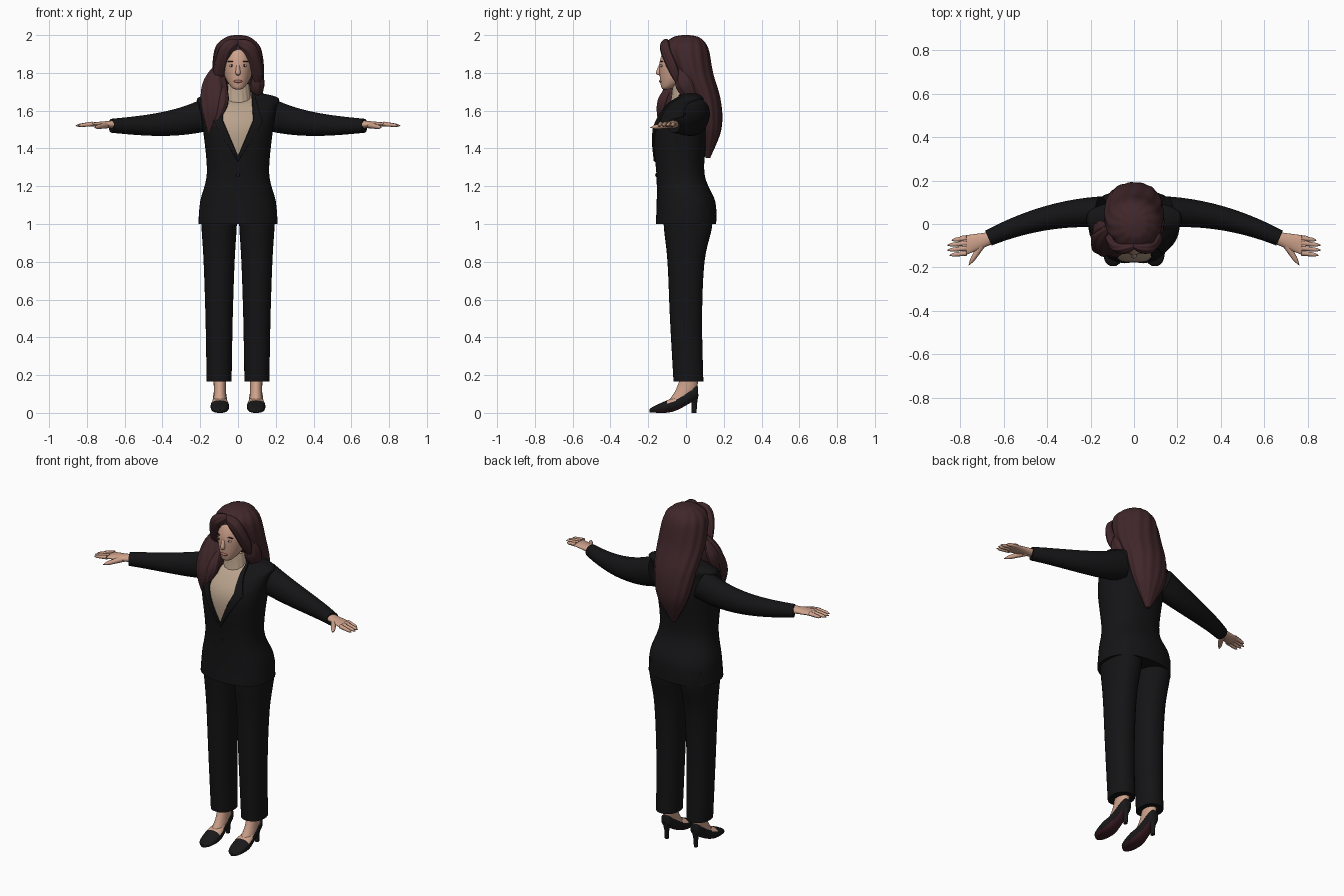
import bpy, bmesh, math
from mathutils import Vector, Matrix

default_cube = bpy.data.objects.get("Cube")
if default_cube:
    bpy.data.objects.remove(default_cube, do_unlink=True)

X, Y, Z = Matrix.Identity(3)
parts = []


def material(name, *rgb):
    mat = bpy.data.materials.new(name)
    mat.use_nodes = True
    mat.diffuse_color = (*rgb, 1)
    shader = next(node for node in mat.node_tree.nodes if node.type == 'BSDF_PRINCIPLED')
    shader.inputs["Base Color"].default_value = (*rgb, 1)
    return mat


suit = material("suit black", .007, .007, .008)
leather = material("shoe black", .01, .009, .01)
sole_red = material("sole dark red", .05, .014, .02)
skin = material("skin", .62, .36, .26)
beige = material("blouse beige", .48, .36, .26)
auburn = material("hair dark auburn", .052, .02, .023)
rose = material("lip rose", .42, .16, .13)
ivory = material("eye white", .6, .55, .5)
gold = material("earring gold", .6, .4, .1)


def finish(name, bm, *materials):
    mesh = bpy.data.meshes.new(name)
    bmesh.ops.recalc_face_normals(bm, faces=bm.faces)
    bm.to_mesh(mesh)
    bm.free()
    for mat in materials:
        mesh.materials.append(mat)
    part = bpy.data.objects.new(name, mesh)
    bpy.context.collection.objects.link(part)
    parts.append(part)
    return part


def ramp(count):
    return [i / count for i in range(count + 1)]


def spline(rows, steps):
    """Smooth curve through every row of centre and radii."""
    padded = [rows[0], *rows, rows[-1]]
    result = []
    for before, start, end, after in zip(padded, padded[1:], padded[2:], padded[3:]):
        for t in ramp(steps)[:-1]:
            row = []
            for p, q, r, s in zip(before, start, end, after):
                leave, arrive = (r - p) / 2, (s - q) / 2
                ease = t * t * (3 - 2 * t)
                row.append(q + (r - q) * ease
                           + t * (1 - t) * (leave * (1 - t) - arrive * t))
            result.append(row)
    return result + [rows[-1]]


def skin_rings(rows, axis=None, ref=X, sides=32, power=2, ripple=0, waves=8, steps=5):
    """Join rings (x, y, z, radius along ref, radius across) along a path."""
    bm = bmesh.new()
    rows = spline(rows, steps)
    rings = []
    for i, (x, y, z, along, across) in enumerate(rows):
        behind, ahead = rows[max(i - 1, 0)], rows[min(i + 1, len(rows) - 1)]
        tangent = axis or (Vector(ahead[:3]) - Vector(behind[:3])).normalized()
        u = (ref - tangent * ref.dot(tangent)).normalized()
        v = tangent.cross(u)
        ring = []
        for j in range(sides):
            angle = math.tau * j / sides
            c, s = (math.copysign(abs(w) ** (2 / power), w)
                    for w in (math.cos(angle), math.sin(angle)))
            swell = 1 + ripple * math.cos(waves * angle + i / 4)
            offset = u * c * max(along, .001) + v * s * max(across, .001)
            ring.append(bm.verts.new(Vector((x, y, z)) + offset * swell))
        rings.append(ring)
    for low, high in zip(rings, rings[1:]):
        for j in range(sides):
            bm.faces.new((low[j], low[j - 1], high[j - 1], high[j]))
    bm.faces.new(rings[0])
    bm.faces.new(rings[-1])
    bmesh.ops.recalc_face_normals(bm, faces=bm.faces)
    return bm


def upright(rows, x=0):
    """Turn (height, depth position, half width, half depth) into rings."""
    return [(x, y, z, wide, deep) for z, y, wide, deep in rows]


def column(name, rows, *materials, x=0, **options):
    return finish(name, skin_rings(upright(rows, x), axis=Z, **options), *materials)


def digit(name, start, end, base, tip):
    """Straight finger with a rounded tip."""
    rows = []
    for t in ramp(5):
        radius = (base + (tip - base) * t) * math.sqrt(1 - t ** 8)
        rows.append((*Vector(start).lerp(Vector(end), t), radius, radius))
    finish(name, skin_rings(rows, ref=Z, sides=12, steps=2), skin)


def lock(name, points, width, depth):
    """Rippled strand of hair, full in the middle and pointed at its ends."""
    rows = []
    for t, point in zip(ramp(len(points) - 1), points):
        swell = math.sqrt(max(math.sin(math.pi * t), 0))
        rows.append((*point, depth * swell, width * swell))
    finish(name, skin_rings(rows, ref=Y, sides=48, ripple=.05, steps=8), auburn)


def blob(name, centre, size, mat):
    bm = bmesh.new()
    place = Matrix.Translation(centre) @ Matrix.Diagonal((*size, 1))
    bmesh.ops.create_uvsphere(bm, u_segments=16, v_segments=10, radius=1, matrix=place)
    finish(name, bm, mat)


# Jacket with a V opening and raised lapels
opening = [(0, 1.36), (.08, 1.55), (.07, 1.71)]
lapel = [(0, 1.33), (.13, 1.54), (.08, 1.71)]


def within(face, outline):
    c = face.calc_center_median()
    return face.normal.y < 0 and all(
        (abs(c.x) - x0) * (z1 - z0) < (c.z - z0) * (x1 - x0)
        for (x0, z0), (x1, z1) in zip(outline, outline[1:]))


bm = skin_rings(upright([(1, 0, .21, .16), (1.12, 0, .2, .155), (1.27, -.03, .165, .127),
                         (1.5, -.03, .185, .145), (1.62, 0, .205, .11),
                         (1.67, .03, .21, .07), (1.7, .02, .08, .05)]),
                axis=Z, sides=48, power=2.3)
for outline in (opening, lapel):
    for side in (-1, 1):
        for (x0, z0), (x1, z1) in zip(outline, outline[1:]):
            bmesh.ops.bisect_plane(bm, geom=bm.verts[:] + bm.edges[:] + bm.faces[:],
                                   plane_co=(side * x0, 0, z0),
                                   plane_no=(side * (z1 - z0), 0, x0 - x1))
bm.normal_update()
for face in bm.faces:
    face.material_index = int(within(face, opening))
band = [face for face in bm.faces if within(face, lapel) and not face.material_index]
bmesh.ops.inset_region(bm, faces=band, thickness=.002, depth=.007, use_even_offset=False)
finish("jacket", bm, suit, beige)
blob("jacket_button", (0, -.157, 1.26), (.01, .006, .01), leather)

# High gathered collar
column("blouse_collar", [(1.57, -.03, .08, .07), (1.66, -.02, .07, .06),
                         (1.74, -.02, .06, .05)], beige, sides=64, ripple=.02, waves=16)

for side, prefix in ((1, "left_"), (-1, "right_")):
    # Sleeve bends forward and narrows to the cuff
    sleeve = [(side * (.15 + .52 * t), .055 - .12 * t * t, 1.52 + .065 * (1 - t) ** 3,
               .087 - .05 * t, .072 - .035 * t) for t in ramp(8)]
    finish(prefix + "sleeve", skin_rings(sleeve, ref=Z), suit)

    # Hand
    palm = [(side * (.64 + .15 * t), -.06 - .04 * t, 1.527, .023 - .014 * t, .026 + .02 * t)
            for t in ramp(4)]
    finish(prefix + "palm", skin_rings(palm, ref=Z, sides=20), skin)
    for i, tip in enumerate((.84, .86, .86, .85)):
        y = -.065 - .023 * i
        digit(prefix + "finger", (side * .77, y, 1.53), (side * tip, y - .01, 1.52), .012, .008)
    digit(prefix + "thumb", (side * .69, -.08, 1.525), (side * .76, -.19, 1.51), .018, .009)

    # Trouser leg
    column(prefix + "trouser_leg", [(1.08, .01, .095, .13), (.98, .01, .093, .127),
                                    (.8, 0, .082, .098), (.5, 0, .072, .085),
                                    (.165, .013, .066, .079)], suit, x=side * .1, power=2.2)

    # Foot and court shoe
    column(prefix + "foot", [(.2, .02, .034, .045), (.12, 0, .032, .055),
                             (.06, -.045, .034, .05)], skin, x=side * .096)
    lengthwise = [(.064, .11, .012, .02), (.05, .107, .03, .037), (-.04, .054, .04, .036),
                  (-.1, .034, .049, .033), (-.17, .018, .038, .017), (-.194, .01, .012, .009)]
    rows = [(side * .096, y, z, wide, tall) for y, z, wide, tall in lengthwise]
    shoe = finish(prefix + "shoe", skin_rings(rows, axis=Y, power=2.4), leather, sole_red, skin)
    for face in shoe.data.polygons:
        if face.normal.z < -.6:
            face.material_index = 1
        elif face.normal.z > .5 and -.1 < face.center.y < .04:
            face.material_index = 2
    column(prefix + "shoe_heel", [(.1, .045, .026, .022), (.05, .044, .013, .015),
                                  (0, .043, .011, .013)], leather, x=side * .096)

    # Eye, brow and earring
    blob(prefix + "eye", (side * .033, -.129, 1.838), (.015, .006, .006), ivory)
    blob(prefix + "iris", (side * .033, -.133, 1.838), (.006, .003, .006), auburn)
    blob(prefix + "brow", (side * .036, -.128, 1.86), (.02, .007, .003), auburn)
    blob(prefix + "earring", (side * .084, -.06, 1.785), (.006, .006, .014), gold)

    # Hair swept from the parting around the face
    lock(prefix + "hair_swoop", [(side * x, y, z) for x, y, z in (
        (-.03, -.09, 1.97), (.03, -.108, 1.95), (.07, -.104, 1.91),
        (.1, -.06, 1.8), (.1, -.03, 1.71))], .036, .028)

# Head
column("head", [(1.712, -.108, .012, .012), (1.725, -.095, .036, .036),
                (1.78, -.048, .069, .091), (1.86, -.035, .08, .104),
                (1.93, -.015, .066, .094), (1.97, 0, .03, .04)], skin, sides=40)
column("nose", [(1.85, -.132, .007, .008), (1.8, -.146, .013, .013),
                (1.787, -.138, .006, .004)], skin, sides=16)
blob("lips", (0, -.133, 1.755), (.023, .01, .008), rose)

# Crown and long hair down the back
column("hair_back", [(2, 0, .02, .02), (1.985, 0, .07, .075), (1.93, 0, .12, .116),
                     (1.8, .036, .136, .106), (1.65, .1, .125, .085),
                     (1.5, .126, .095, .06), (1.35, .116, .012, .012)],
       auburn, sides=96, ripple=.02, waves=13, steps=8)

# Locks over the shoulders
lock("right_front_lock", [(-.1, -.01, 1.87), (-.12, -.05, 1.74),
                          (-.13, -.1, 1.6), (-.15, -.115, 1.46)], .07, .055)
lock("right_outer_lock", [(-.12, 0, 1.84), (-.16, -.03, 1.72), (-.17, -.1, 1.52)], .03, .04)
lock("right_inner_lock", [(-.08, -.04, 1.78), (-.08, -.12, 1.65), (-.13, -.14, 1.5)], .03, .03)
lock("left_lock", [(.09, -.02, 1.88), (.1, 0, 1.74), (.09, .08, 1.62)], .04, .055)

# Smooth shading
bpy.ops.object.select_all(action='DESELECT')
for part in parts:
    part.select_set(True)
bpy.context.view_layer.objects.active = parts[0]
bpy.ops.object.shade_smooth_by_angle(angle=math.radians(50))
